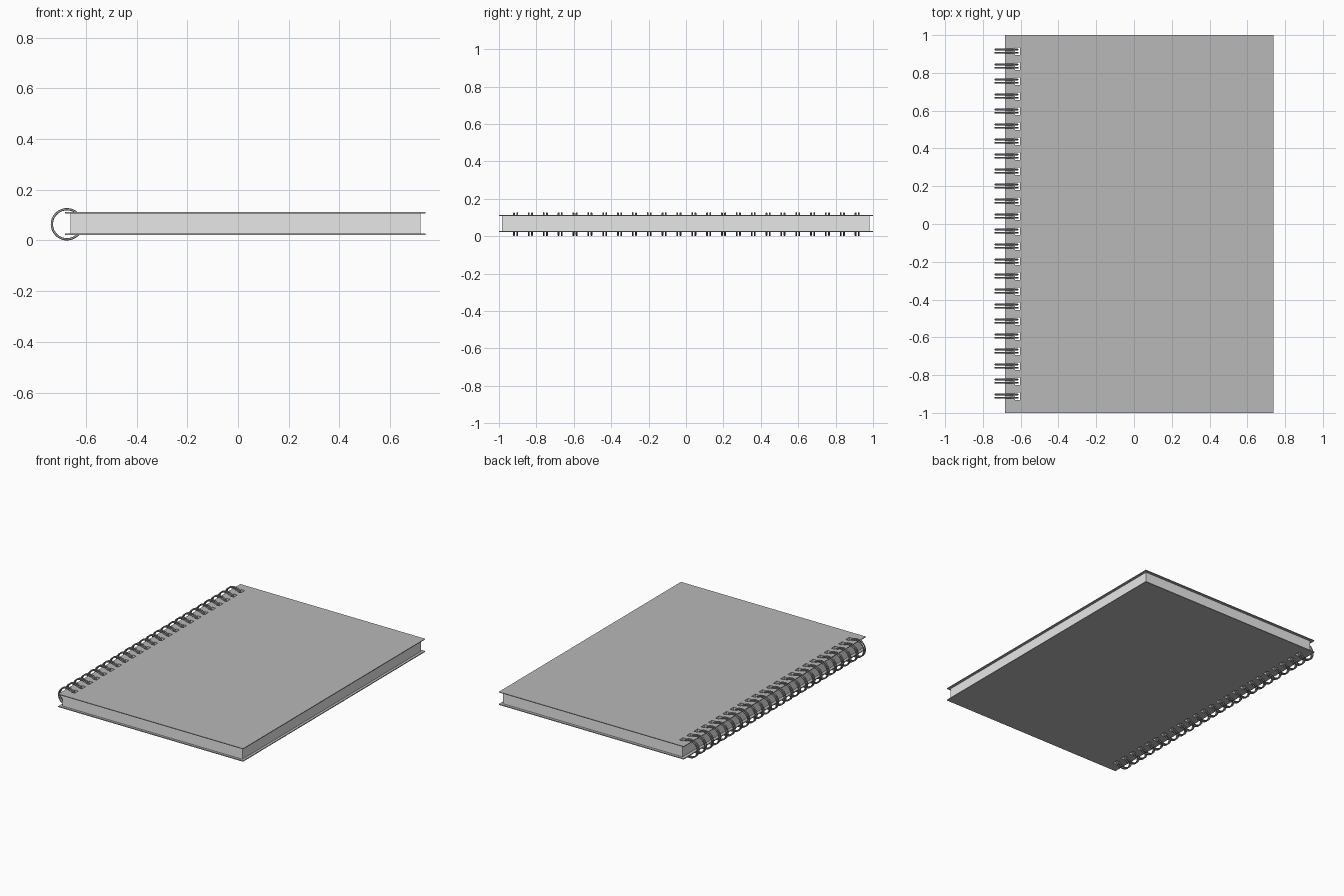
import bpy, bmesh, math
from mathutils import Matrix, Vector

if "Cube" in bpy.data.objects:
    bpy.data.objects.remove(bpy.data.objects["Cube"])

COUNT, FIRST_Y, STEP = 24, -0.911, 0.0794
RING_X, RING_Z, RING_R, WIRE_R = -0.675, 0.064, 0.0594, 0.0046


def material(name, value):
    m = bpy.data.materials.new(name)
    m.diffuse_color = (value, value, value, 1)
    m.use_nodes = True
    m.node_tree.nodes["Principled BSDF"].inputs["Base Color"].default_value = m.diffuse_color
    return m


cover_mat = material("cover grey", 0.48)
page_mat = material("paper white", 0.8)
wire_mat = material("wire grey", 0.32)


def add_box(bm, lo, hi):
    lo, hi = Vector(lo), Vector(hi)
    mat = Matrix.Translation((lo + hi) / 2) @ Matrix.Diagonal((*(hi - lo), 1))
    bmesh.ops.create_cube(bm, size=1, matrix=mat)


def finish(bm, name, mat):
    mesh = bpy.data.meshes.new(name)
    bm.to_mesh(mesh)
    bm.free()
    mesh.materials.append(mat)
    obj = bpy.data.objects.new(name, mesh)
    bpy.context.collection.objects.link(obj)
    return obj


def box(name, lo, hi, mat):
    bm = bmesh.new()
    add_box(bm, lo, hi)
    return finish(bm, name, mat)


ring_ys = [FIRST_Y + i * STEP for i in range(COUNT)]

# Covers and page block
sheets = [
    box("back_cover", (-0.682, -1, 0.021), (0.739, 1, 0.027), cover_mat),
    box("front_cover", (-0.682, -1, 0.107), (0.739, 1, 0.112), cover_mat),
    box("pages", (-0.661, -0.983, 0.027), (0.721, 0.981, 0.107), page_mat),
]

# Punched holes for the binding
bm = bmesh.new()
for y in ring_ys:
    add_box(bm, (-0.631, y - 0.02, -0.1), (-0.604, y + 0.02, 0.3))
cutter = finish(bm, "hole_cutter", page_mat)
cutter.hide_render = True
cutter.hide_set(True)
for sheet in sheets:
    mod = sheet.modifiers.new("holes", "BOOLEAN")
    mod.object = cutter
    mod.operation = "DIFFERENCE"
    mod.solver = "EXACT"

# Twin wire rings
bm = bmesh.new()
SEG, SIDES = 32, 8
for y in ring_ys:
    for off in (-0.0085, 0.0085):
        loops = []
        for i in range(SEG):
            a = math.tau * i / SEG
            loop = []
            for j in range(SIDES):
                b = math.tau * j / SIDES
                r = RING_R + WIRE_R * math.cos(b)
                loop.append(bm.verts.new((RING_X + r * math.cos(a),
                                          y + off + WIRE_R * math.sin(b),
                                          RING_Z + r * math.sin(a))))
            loops.append(loop)
        for i in range(SEG):
            p, q = loops[i], loops[(i + 1) % SEG]
            for j in range(SIDES):
                k = (j + 1) % SIDES
                bm.faces.new((p[j], p[k], q[k], q[j]))
bmesh.ops.recalc_face_normals(bm, faces=bm.faces)
for f in bm.faces:
    f.smooth = True
finish(bm, "wire_rings", wire_mat)
